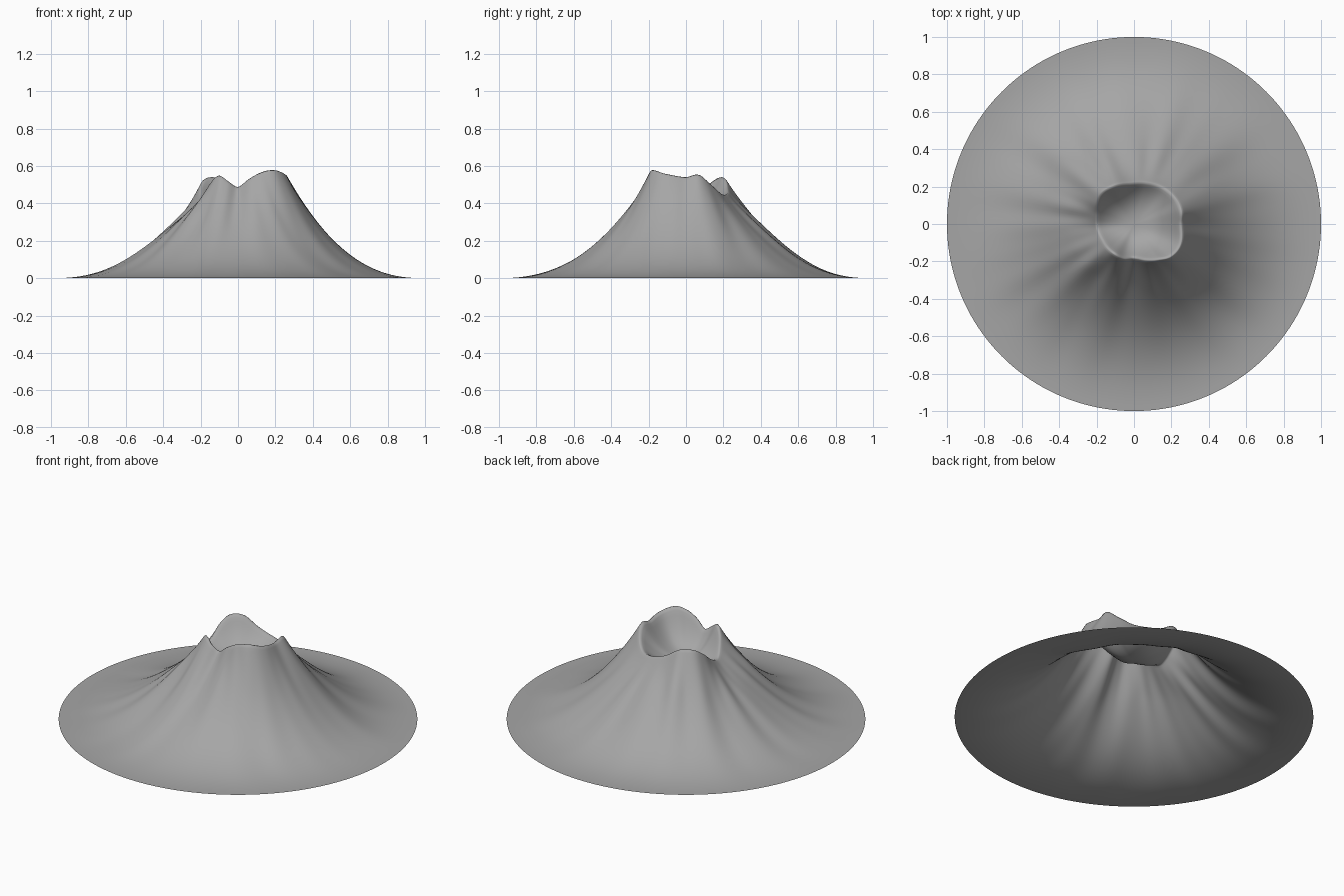
import bpy, bmesh, math
from mathutils import Vector, noise

SEGMENTS, INNER_RINGS, OUTER_RINGS = 160, 18, 46
FLOOR = 0.37

# Crater rim: angle in degrees, radius, height
RIM = [(0, .25, .55), (15, .26, .565), (30, .26, .51), (50, .25, .455),
       (75, .23, .46), (95, .22, .49), (118, .23, .545), (135, .24, .545),
       (150, .23, .505), (165, .21, .45), (185, .20, .42), (205, .19, .46),
       (225, .19, .53), (238, .19, .56), (255, .19, .525), (270, .18, .495),
       (287, .20, .54), (305, .23, .58), (318, .26, .59), (335, .27, .57)]


def rim_at(angle):
    """Smooth periodic interpolation of rim radius and height."""
    deg = math.degrees(angle) % 360
    n = len(RIM)
    i = max(k for k in range(n) if RIM[k][0] <= deg)
    a, b = RIM[i], RIM[(i + 1) % n]
    t = (deg - a[0]) / ((b[0] - a[0]) % 360)
    before, after = RIM[i - 1], RIM[(i + 2) % n]

    def blend(c):
        p, q, r, s = before[c], a[c], b[c], after[c]
        return q + 0.5 * t * (r - p + t * (2*p - 5*q + 4*r - s + t * (3*(q - r) + s - p)))
    return blend(1), blend(2)


def slope(r, angle):
    """Concave flank, a little fuller towards the back left."""
    lean = 1 + 0.13 * math.sin(angle + math.pi / 4)
    return 1.03 * max(0, 1 - r) ** 2.4 * lean


def flank_height(r, angle, rim_r, rim_z):
    d = r - rim_r
    z = slope(r, angle) + (rim_z - slope(rim_r, angle)) * math.exp(-(d / 0.16) ** 1.3)
    # Erosion gullies running downhill
    gully = noise.noise(Vector((5 * math.cos(angle), 5 * math.sin(angle), 1.5 * r)))
    return max(0, z + gully * 0.06 * min(1, d / 0.15) * (1 - r) ** 1.5)


# Mountain surface as rings around the crater floor
bm = bmesh.new()
centre = bm.verts.new((0, 0, FLOOR))
rings = [[] for _ in range(INNER_RINGS + OUTER_RINGS)]
for s in range(SEGMENTS):
    angle = math.tau * s / SEGMENTS
    rim_r, rim_z = rim_at(angle)
    for k, ring in enumerate(rings):
        if k < INNER_RINGS:
            t = (k + 1) / INNER_RINGS
            r, z = rim_r * t, FLOOR + (rim_z - FLOOR) * t ** 2.6
        else:
            u = (k + 1 - INNER_RINGS) / OUTER_RINGS
            r = rim_r + (1 - rim_r) * u ** 1.25
            z = flank_height(r, angle, rim_r, rim_z)
        ring.append(bm.verts.new((r * math.cos(angle), r * math.sin(angle), z)))

for s in range(SEGMENTS):
    n = (s + 1) % SEGMENTS
    bm.faces.new((centre, rings[0][s], rings[0][n]))
    for a, b in zip(rings, rings[1:]):
        bm.faces.new((a[s], b[s], b[n], a[n]))

# Round off the rim
soft = [v for ring in rings[2:-4] for v in ring]
for _ in range(3):
    bmesh.ops.smooth_vert(bm, verts=soft, factor=0.5,
                          use_axis_x=False, use_axis_y=False, use_axis_z=True)
for f in bm.faces:
    f.smooth = True

cube = bpy.data.objects.get("Cube")
if cube:
    bpy.data.objects.remove(cube, do_unlink=True)

mesh = bpy.data.meshes.new("volcano_slopes")
bm.to_mesh(mesh)
bm.free()
volcano = bpy.data.objects.new("volcano_slopes", mesh)
bpy.context.collection.objects.link(volcano)

# Plain grey rock
rock = bpy.data.materials.new("grey_rock")
rock.use_nodes = True
colour = (0.38, 0.38, 0.38, 1)
rock.diffuse_color = colour
rock.node_tree.nodes["Principled BSDF"].inputs["Base Color"].default_value = colour
mesh.materials.append(rock)
